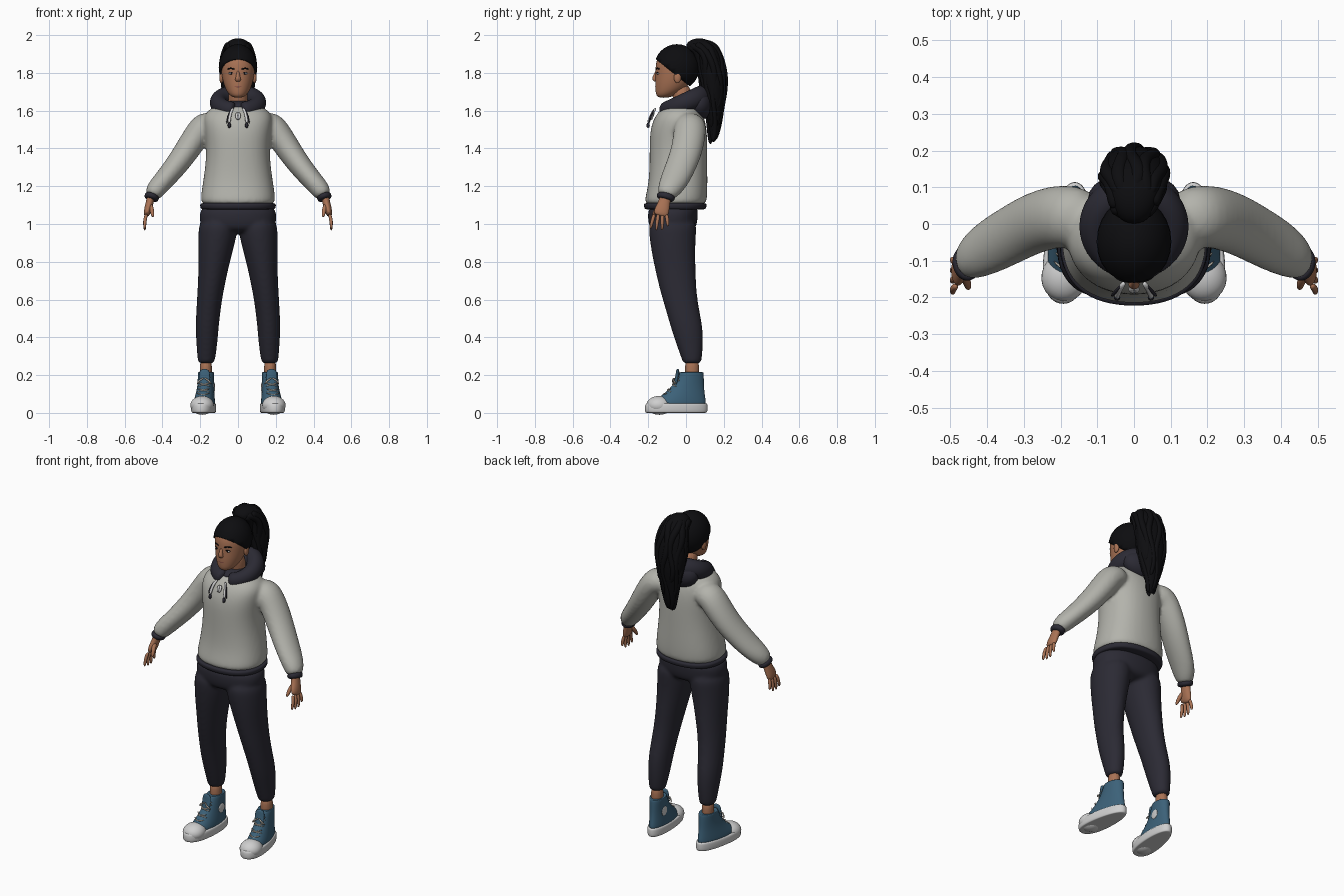
import bpy, bmesh, math
from mathutils import Vector, Matrix

cube = bpy.data.objects.get("Cube")
if cube:
    bpy.data.objects.remove(cube, do_unlink=True)

X, Y, Z = Vector((1, 0, 0)), Vector((0, 1, 0)), Vector((0, 0, 1))


def material(name, r, g, b):
    m = bpy.data.materials.new(name)
    m.use_nodes = True
    m.diffuse_color = (r, g, b, 1)
    m.node_tree.nodes["Principled BSDF"].inputs["Base Color"].default_value = (r, g, b, 1)
    return m


fleece = material("grey fleece", .45, .45, .41)
navy = material("dark navy cloth", .024, .023, .034)
skin = material("warm skin", .40, .17, .09)
hair = material("black hair", .004, .004, .005)
canvas = material("blue canvas", .045, .12, .19)
rubber = material("white rubber", .62, .62, .62)
lip = material("lip", .25, .08, .06)
lace = material("cream lace", .52, .48, .42)


def tube(bm, sections, ref=Y, level=False, n=16, power=2.0, side=1):
    """Loft ellipses (x, y, z, ra, rb) along a path; level keeps every ring horizontal."""
    pts = [Vector(s[:3]) for s in sections]
    rings = []
    for i, s in enumerate(sections):
        t = Z if level else (pts[min(i + 1, len(pts) - 1)] - pts[max(i - 1, 0)]).normalized()
        u = t.cross(ref).normalized()
        v = t.cross(u)
        ring = []
        for k in range(n):
            a = math.tau * k / n
            c, d = [math.copysign(abs(w) ** (2 / power), w) for w in (math.cos(a), math.sin(a))]
            p = pts[i] + (u * c * s[3] + v * d * s[4]) * 1.025
            ring.append(bm.verts.new((p.x * side, p.y, p.z)))
        rings.append(ring)
    for a, b in zip(rings, rings[1:]):
        for k in range(n):
            bm.faces.new((a[k], a[(k + 1) % n], b[(k + 1) % n], b[k]))
    bm.faces.new(rings[0])
    bm.faces.new(rings[-1])


def levels(rows, x=0):
    """Turn (z, y, rx, ry) rows into horizontal sections."""
    return [(x, y, z, rx, ry) for z, y, rx, ry in rows]


def rod(bm, points, r, **kw):
    tube(bm, [(*p, r, r) for p in points], n=8, **kw)


def ball(bm, centre, radii):
    bmesh.ops.create_uvsphere(bm, u_segments=24, v_segments=16, radius=1,
                              matrix=Matrix.Translation(centre) @ Matrix.Diagonal((*radii, 1)))


def finish(bm, name, mat, mirror=False, subdivide=2, voxel=0):
    bmesh.ops.recalc_face_normals(bm, faces=bm.faces)
    mesh = bpy.data.meshes.new(name)
    bm.to_mesh(mesh)
    bm.free()
    mesh.materials.append(mat)
    for p in mesh.polygons:
        p.use_smooth = True
    ob = bpy.data.objects.new(name, mesh)
    bpy.context.collection.objects.link(ob)
    if mirror:
        ob.modifiers.new("mirror", 'MIRROR')
    if subdivide:
        sub = ob.modifiers.new("subdivide", 'SUBSURF')
        sub.levels = sub.render_levels = subdivide
    if voxel:
        blend = ob.modifiers.new("blend", 'REMESH')
        blend.mode, blend.voxel_size, blend.use_smooth_shade = 'VOXEL', voxel, True
        soft = ob.modifiers.new("soften", 'SMOOTH')
        soft.factor, soft.iterations = .5, 5
    return ob


def single_tube(name, mat, sections, mirror=False, subdivide=2, **kw):
    bm = bmesh.new()
    tube(bm, sections, **kw)
    return finish(bm, name, mat, mirror, subdivide)


def single_ball(name, mat, centre, radii, mirror=False):
    bm = bmesh.new()
    ball(bm, centre, radii)
    return finish(bm, name, mat, mirror, 0)


# Sweatshirt: body and both sleeves blended into one surface
bm = bmesh.new()
tube(bm, levels([(1.1, -.055, .18, .15), (1.115, -.056, .2, .166), (1.2, -.043, .188, .156),
                 (1.3, -.04, .172, .152), (1.4, -.04, .166, .152), (1.5, -.04, .178, .15),
                 (1.57, -.035, .185, .13), (1.61, -.03, .15, .1), (1.64, -.02, .09, .07)]),
     level=True, power=2.3)
for side in (1, -1):
    tube(bm, [(.1, .02, 1.53, .06, .07), (.18, .022, 1.525, .078, .085), (.225, .018, 1.46, .07, .085),
              (.28, 0, 1.375, .065, .083), (.335, -.03, 1.3, .06, .08), (.39, -.06, 1.235, .054, .076),
              (.43, -.085, 1.19, .052, .065), (.447, -.1, 1.165, .046, .053),
              (.455, -.106, 1.145, .036, .045)], side=side)
finish(bm, "sweatshirt", fleece, voxel=.01)

# Ribbed hem and cuffs
single_tube("hem_band", navy, levels([(1.075, -.057, .185, .15), (1.08, -.057, .197, .162),
                                      (1.105, -.057, .202, .168), (1.115, -.057, .19, .155)]),
            level=True, power=2.3)
single_tube("cuffs", navy, [(.45, -.103, 1.158, .037, .047), (.457, -.107, 1.143, .04, .05),
                            (.463, -.112, 1.125, .035, .043)], mirror=True)

# Hood roll around the neck, with its pouch and lining
roll = []
for i in range(17):
    a = math.radians(-172 + 344 * i / 16)
    c = math.cos(a)
    roll.append((.106 * math.sin(a), -.012 + .1 * c, 1.64 + .038 * c, .046 + .006 * c, .05 + .008 * c))
single_tube("hood_roll", navy, roll, ref=Z)
bm = bmesh.new()
ball(bm, (0, .07, 1.635), (.125, .072, .085))
ball(bm, (0, -.015, 1.62), (.105, .1, .035))
finish(bm, "hood_pouch", navy, subdivide=0)

# Drawstrings
bm = bmesh.new()
rod(bm, [(.025, -.158, 1.615), (.04, -.178, 1.59), (.046, -.195, 1.55), (.046, -.2, 1.535)], .008)
rod(bm, [(0, -.168, 1.59), (.012, -.18, 1.575), (0, -.184, 1.55)], .008)
finish(bm, "drawstrings", rubber, True, 1)
bm = bmesh.new()
rod(bm, [(.046, -.199, 1.54), (.046, -.202, 1.505)], .01)
rod(bm, [(.034, -.166, 1.61), (.055, -.19, 1.57), (.06, -.196, 1.53)], .005)
finish(bm, "drawstring_ends", navy, True, 1)

# Trousers: hips and legs blended
bm = bmesh.new()
tube(bm, levels([(.95, -.07, .15, .1), (.99, -.07, .2, .128), (1.05, -.07, .204, .132),
                 (1.11, -.065, .19, .13)]), level=True, power=2.3)
for side in (1, -1):
    tube(bm, [(.1, -.07, 1.04, .104, .13), (.107, -.072, .95, .103, .124), (.12, -.067, .85, .09, .115),
              (.132, -.055, .75, .077, .106), (.145, -.042, .65, .069, .096),
              (.156, -.02, .55, .064, .088), (.164, .005, .45, .061, .085), (.165, .022, .35, .054, .068),
              (.168, .031, .28, .046, .052), (.168, .032, .258, .04, .046)], level=True, side=side)
finish(bm, "trousers", navy, voxel=.01)
single_tube("ankles", skin, levels([(.14, .032, .03, .034), (.2, .032, .031, .036), (.29, .032, .034, .04)], .17),
            level=True, mirror=True)

# Shoes are modelled straight, then widened at the toe and turned outward
def shoe_part(name, mat, build, subdivide=2):
    bm = bmesh.new()
    build(bm)
    for v in bm.verts:
        v.co.x *= 1 - (v.co.y + .05)
    bm.transform(Matrix.Translation((.172, 0, 0)) @ Matrix.Rotation(math.radians(7), 4, 'Z'))
    return finish(bm, name, mat, True, subdivide)


shoe_part("shoe_uppers", canvas, lambda b: tube(b, levels([
    (.03, -.042, .055, .148), (.06, -.036, .055, .142), (.09, -.015, .051, .116), (.13, .006, .046, .09),
    (.17, .02, .045, .075), (.205, .028, .047, .066), (.218, .03, .046, .062), (.212, .03, .036, .048)]),
    level=True))
shoe_part("shoe_soles", rubber, lambda b: tube(b, levels([
    (0, -.052, .05, .15), (0, -.052, .058, .162), (.012, -.052, .062, .167), (.04, -.052, .062, .166),
    (.05, -.05, .059, .162), (.052, -.05, .05, .15)]), level=True, power=2.3))
shoe_part("toe_caps", rubber, lambda b: ball(b, (0, -.142, .04), (.057, .07, .05)), 0)
shoe_part("tongues", canvas, lambda b: tube(b, [(0, -.06, .14, .01, .028), (0, -.045, .19, .01, .03),
                                                (0, -.044, .235, .008, .026)], ref=X))


def laces(b):
    for z, y in ((.095, -.126), (.12, -.102), (.15, -.075), (.18, -.058)):
        for s in (1, -1):
            rod(b, [(-.034 * s, y + .022, z - .01), (0, y - .006, z), (.034 * s, y + .022, z + .01)], .004, ref=Z)
    for s in (1, -1):
        rod(b, [(0, -.058, .185), (.022 * s, -.075, .175), (.04 * s, -.055, .15)], .005, ref=Z)


shoe_part("laces", lace, laces, 1)
shoe_part("ankle_patches", rubber, lambda b: ball(b, (-.046, .03, .135), (.005, .027, .027)), 0)

# Hands: palm, four fingers and thumb
bm = bmesh.new()
tube(bm, [(.458, -.106, 1.16, .022, .03), (.467, -.114, 1.115, .02, .03), (.478, -.128, 1.075, .02, .04),
          (.486, -.136, 1.04, .014, .038)])
for k in range(4):
    y = -.167 + .021 * k
    tip = .972 - .01 * math.sin(k * 1.1) + (.012 if k == 3 else 0)
    tube(bm, [(.484, y, 1.055, .01, .011), (.495, y - .012 + .006 * k, 1.015, .01, .01),
              (.493, y - .022 + .01 * k, tip, .007, .007)], n=8)
tube(bm, [(.468, -.125, 1.11, .014, .016), (.455, -.158, 1.075, .013, .013), (.45, -.178, 1.035, .008, .008)], n=8)
finish(bm, "hands", skin, True)

# Head and neck
bm = bmesh.new()
tube(bm, levels([(1.668, -.118, .02, .025), (1.682, -.108, .045, .05), (1.712, -.084, .064, .077),
                 (1.75, -.07, .077, .092), (1.79, -.062, .085, .097), (1.83, -.06, .089, .1),
                 (1.87, -.056, .087, .098), (1.91, -.054, .07, .075), (1.93, -.055, .04, .045)]),
     level=True, n=24)
tube(bm, [(0, .005, 1.58, .054, .054), (0, -.015, 1.66, .05, .05), (0, -.035, 1.74, .052, .052)])
finish(bm, "head", skin)
single_tube("nose", skin, [(0, -.15, 1.815, .008, .007), (0, -.163, 1.785, .011, .009),
                           (0, -.169, 1.768, .013, .016), (0, -.158, 1.754, .008, .014)], ref=X)
single_ball("ears", skin, (.088, -.045, 1.775), (.011, .019, .03), True)
single_ball("lips", lip, (0, -.152, 1.727), (.025, .011, .009))
single_ball("eyes", rubber, (.035, -.147, 1.797), (.015, .007, .006), True)
single_ball("irises", hair, (.035, -.152, 1.797), (.006, .004, .0055), True)
bm = bmesh.new()
rod(bm, [(.016, -.158, 1.819), (.036, -.152, 1.826), (.058, -.138, 1.82)], .0045, ref=Z)
rod(bm, [(.018, -.156, 1.8), (.035, -.153, 1.805), (.052, -.144, 1.799)], .0025, ref=Z)
finish(bm, "eyebrows_and_lashes", hair, True, 1)

# Hair cap trimmed along a sloping hairline
bm = bmesh.new()
ball(bm, (0, -.048, 1.83), (.102, .12, .122))
bmesh.ops.bisect_plane(bm, geom=bm.verts[:] + bm.edges[:] + bm.faces[:], plane_co=(0, -.05, 1.785),
                       plane_no=(0, .8, 1), clear_inner=True)
cap = finish(bm, "hair_cap", hair, subdivide=0)
cap.modifiers.new("thickness", 'SOLIDIFY').thickness = .012

# Ponytail: tapered core wrapped in wavy locks
core = [(0, .01, 1.915, .035, .04), (0, .045, 1.95, .042, .055), (0, .1, 1.935, .058, .075),
        (0, .13, 1.87, .068, .088), (0, .143, 1.78, .07, .094), (0, .15, 1.69, .064, .086),
        (0, .152, 1.6, .045, .062), (0, .15, 1.51, .03, .042), (0, .143, 1.43, .014, .02)]
bm = bmesh.new()
tube(bm, core, ref=X)
for k in range(12):
    a = math.tau * k / 12
    lock = []
    for i, (x, y, z, ra, rb) in enumerate(core[1:len(core) - k % 3]):
        wave = a + .3 * math.sin(i * 1.9 + k * 2)
        r = .024 - .0018 * i
        out = .88 + .1 * math.sin(i * 2.3 + k)
        lock.append((rb * out * math.sin(wave), y + ra * out * math.cos(wave), z + .012 * math.cos(a), r, r))
    tube(bm, lock, ref=X, n=8)
finish(bm, "ponytail", hair)
